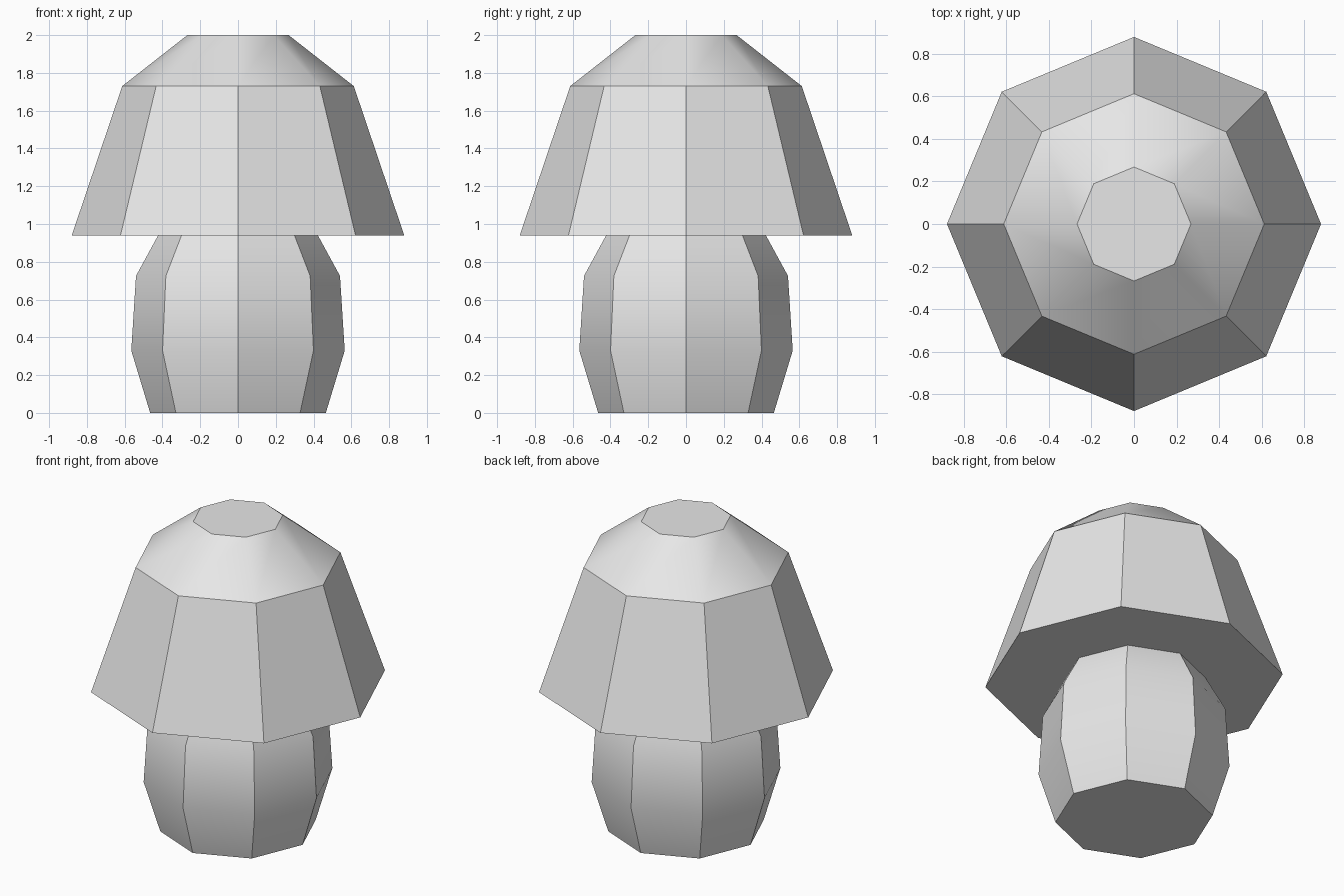
import bpy
import bmesh
from math import cos, sin, tau, radians

cube = bpy.data.objects.get("Cube")
if cube:
    bpy.data.objects.remove(cube, do_unlink=True)

SIDES = 8

grey = bpy.data.materials.new("light_grey")
grey.use_nodes = True
grey.diffuse_color = (0.8, 0.8, 0.8, 1)
grey.node_tree.nodes["Principled BSDF"].inputs["Base Color"].default_value = (0.8, 0.8, 0.8, 1)


def turned_solid(name, profile):
    """Closed eight-sided solid from (radius, height) rings, bottom to top."""
    bm = bmesh.new()
    rings = [[bm.verts.new((r * cos(tau * i / SIDES), r * sin(tau * i / SIDES), z))
              for i in range(SIDES)] for r, z in profile]
    for low, high in zip(rings, rings[1:]):
        for i in range(SIDES):
            j = (i + 1) % SIDES
            bm.faces.new((low[i], low[j], high[j], high[i]))
    bm.faces.new(rings[0][::-1])
    bm.faces.new(rings[-1])
    mesh = bpy.data.meshes.new(name)
    bm.to_mesh(mesh)
    bm.free()
    mesh.materials.append(grey)
    obj = bpy.data.objects.new(name, mesh)
    bpy.context.collection.objects.link(obj)
    # Smooth the shallow edges, keep the upright ridges sharp
    bpy.ops.object.select_all(action='DESELECT')
    obj.select_set(True)
    bpy.context.view_layer.objects.active = obj
    bpy.ops.object.shade_smooth_by_angle(angle=radians(30))
    return obj


# Bulging base
turned_solid("lamp_base", [(0.465, 0), (0.565, 0.33), (0.54, 0.725), (0.42, 0.945)])

# Flared shade with a sloping flat-topped crown
turned_solid("lamp_shade", [(0.88, 0.94), (0.613, 1.73), (0.268, 2.0)])
